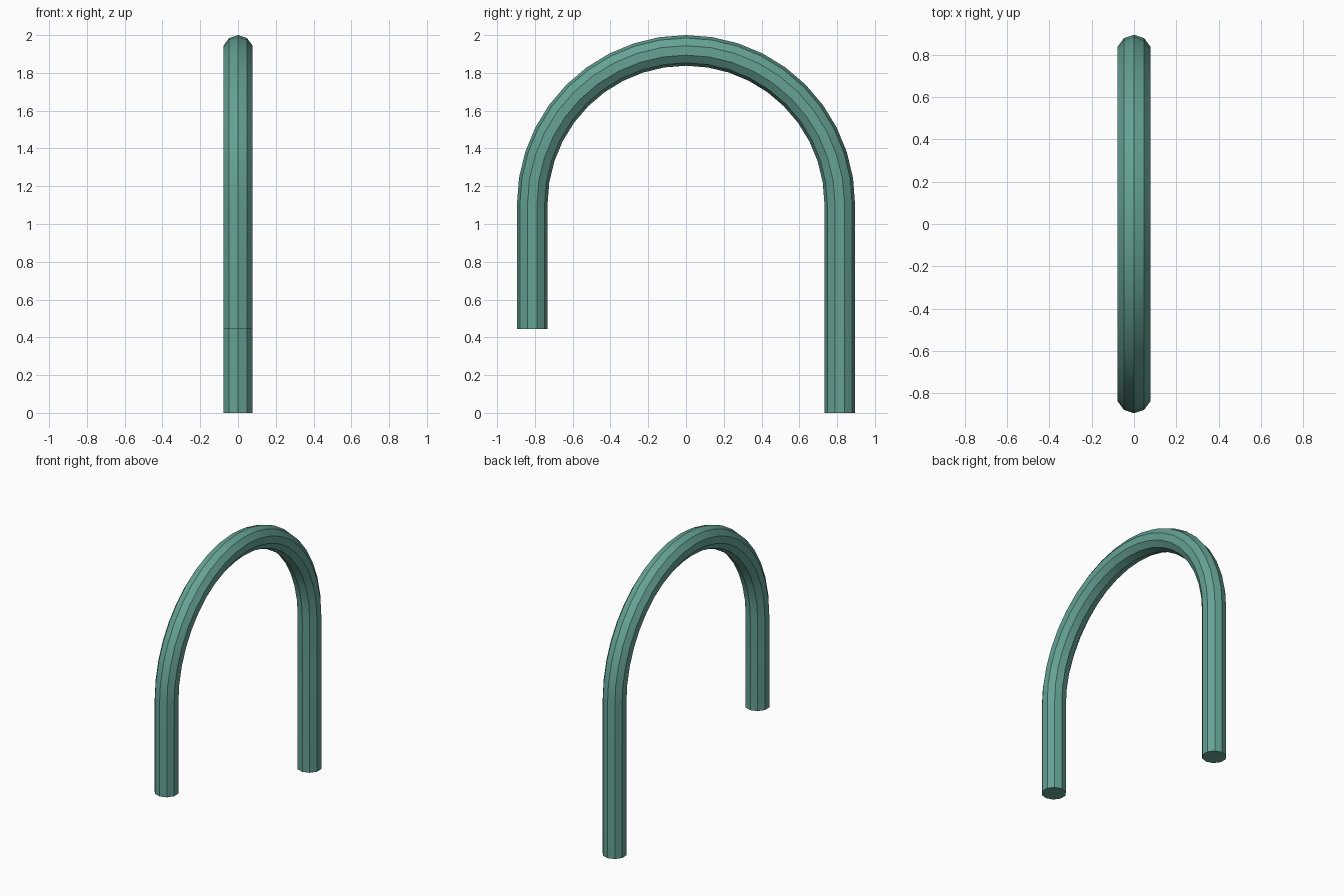
import bpy, bmesh, math

if "Cube" in bpy.data.objects:
    bpy.data.objects.remove(bpy.data.objects["Cube"])

TUBE_R, SIDES = 0.081, 10      # ten-sided tube
BEND_R, BEND_Z = 0.814, 1.105  # centreline of the half-circle bend
STEPS = 20
LONG_END, SHORT_END = 0.0, 0.445

# Path as (y, z, angle of the outward direction)
path = [(BEND_R, LONG_END, 0.0)]
for i in range(STEPS + 1):
    a = math.pi * i / STEPS
    path.append((BEND_R * math.cos(a), BEND_Z + BEND_R * math.sin(a), a))
path.append((-BEND_R, SHORT_END, math.pi))

# Sweep the decagon along the path
bm = bmesh.new()
rings = []
for y, z, a in path:
    ring = []
    for k in range(SIDES):
        t = 2 * math.pi * k / SIDES
        out = TUBE_R * math.cos(t)
        ring.append(bm.verts.new((TUBE_R * math.sin(t),
                                  y + out * math.cos(a),
                                  z + out * math.sin(a))))
    rings.append(ring)
for r0, r1 in zip(rings, rings[1:]):
    for k in range(SIDES):
        n = (k + 1) % SIDES
        bm.faces.new((r0[k], r0[n], r1[n], r1[k]))

# End caps
bm.faces.new(rings[0])
bm.faces.new(rings[-1])
bmesh.ops.recalc_face_normals(bm, faces=bm.faces)

mesh = bpy.data.meshes.new("bent_tube")
bm.to_mesh(mesh)
bm.free()
tube = bpy.data.objects.new("bent_tube", mesh)
bpy.context.collection.objects.link(tube)

# Green finish
mat = bpy.data.materials.new("green")
mat.diffuse_color = (0.13, 0.36, 0.30, 1)
mat.use_nodes = True
mat.node_tree.nodes["Principled BSDF"].inputs["Base Color"].default_value = mat.diffuse_color
mesh.materials.append(mat)

# Smooth along the bend, crisp long edges
bpy.context.view_layer.objects.active = tube
tube.select_set(True)
bpy.ops.object.shade_smooth_by_angle(angle=math.radians(30))
